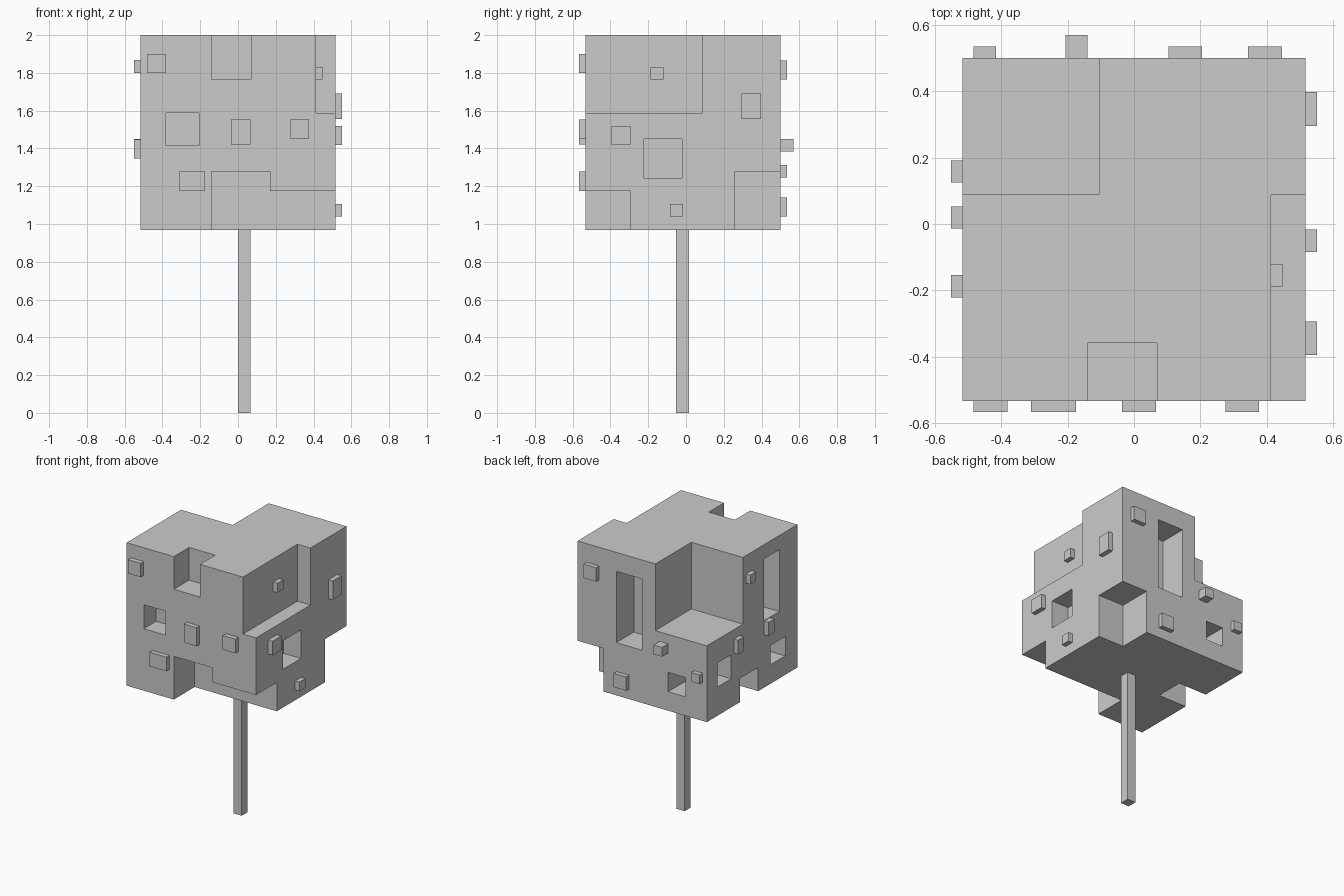
import bpy

if "Cube" in bpy.data.objects:
    bpy.data.objects.remove(bpy.data.objects["Cube"])

X, Y0, Y1, Z0, Z1 = 0.517, -0.533, 0.50, 0.967, 2.0
OUT = 0.1      # how far cutters reach past the block
BUMP = 0.034   # how far knobs stand out


def box(name, x, y, z):
    bpy.ops.mesh.primitive_cube_add(size=1)
    ob = bpy.context.object
    ob.name = name
    for v in ob.data.vertices:
        for i, (lo, hi) in enumerate((x, y, z)):
            v.co[i] = lo if v.co[i] < 0 else hi
    return ob


def on_side(side, across, inner, outer):
    """x and y ranges of a box on a side, from inner to outer relative to its face."""
    if side == "front":
        return across, (Y0 - outer, Y0 - inner)
    if side == "back":
        return across, (Y1 + inner, Y1 + outer)
    if side == "right":
        return (X + inner, X + outer), across
    return (-X - outer, -X - inner), across


# Stick and main block
box("stick", (0.0, 0.067), (-0.054, 0.015), (0, Z0 + 0.02))
block = box("block", (-X, X), (Y0, Y1), (Z0, Z1))

lo, hi, top, bot = -X - OUT, X + OUT, Z1 + OUT, Z0 - OUT
front, back = Y0 - OUT, Y1 + OUT
# Notches in the edges and corners
cuts = [
    ((lo, -0.105), (0.089, back), (1.518, top)),       # back left top
    ((-0.14, 0.069), (front, -0.359), (1.764, top)),   # front top
    ((0.413, hi), (front, 0.088), (1.588, top)),       # front right top
    ((-0.14, 0.17), (front, -0.295), (bot, 1.279)),    # front bottom
    ((0.16, hi), (front, -0.295), (bot, 1.175)),       # front right bottom
    ((0.31, hi), (0.257, back), (bot, 1.279)),         # back right bottom
    ((lo, -0.29), (-0.086, 0.12), (bot, 1.138)),       # left bottom
]
# Windows: side, range across, range in z, depth
for side, across, z, depth in [
    ("front", (-0.38, -0.207), (1.415, 1.588), 0.14),
    ("right", (-0.226, -0.02), (1.244, 1.45), 0.14),
    ("back", (0.0, 0.207), (1.348, 1.863), 0.2),
    ("back", (-0.345, -0.207), (1.104, 1.243), 0.2),
    ("left", (-0.327, -0.155), (1.45, 1.897), 0.14),
    ("left", (0.224, 0.38), (1.175, 1.348), 0.14),
    ("left", (-0.395, -0.226), (1.104, 1.243), 0.14),
]:
    cuts.append((*on_side(side, across, -depth, OUT), z))

for c in cuts:
    cutter = box("cutter", *c)
    cutter.hide_render = True
    mod = block.modifiers.new("cut", "BOOLEAN")
    mod.operation, mod.solver, mod.object = "DIFFERENCE", "EXACT", cutter
    bpy.context.view_layer.objects.active = block
    bpy.ops.object.modifier_apply(modifier=mod.name)
    bpy.data.objects.remove(cutter)

# Knobs on the faces: side, range across, range in z, height
for side, across, z, height in [
    ("front", (-0.483, -0.381), (1.80, 1.90), BUMP),
    ("front", (-0.311, -0.175), (1.175, 1.277), BUMP),
    ("front", (-0.036, 0.066), (1.42, 1.554), BUMP),
    ("front", (0.275, 0.377), (1.452, 1.554), BUMP),
    ("right", (0.295, 0.397), (1.555, 1.692), BUMP),
    ("right", (-0.394, -0.293), (1.418, 1.52), BUMP),
    ("right", (-0.085, -0.017), (1.04, 1.107), BUMP),
    ("back", (-0.483, -0.415), (1.245, 1.312), BUMP),
    ("back", (-0.207, -0.14), (1.383, 1.45), 0.069),
    ("back", (0.104, 0.205), (1.04, 1.14), BUMP),
    ("back", (0.344, 0.446), (1.764, 1.865), BUMP),
    ("left", (0.125, 0.192), (1.348, 1.45), BUMP),
    ("left", (-0.014, 0.053), (1.80, 1.867), BUMP),
    ("left", (-0.221, -0.154), (1.348, 1.447), BUMP),
]:
    box(side + "_knob", *on_side(side, across, -0.01, height), z)
# Knob inside the front right notch
box("notch_knob", (0.403, 0.447), (-0.188, -0.12), (1.764, 1.832))
